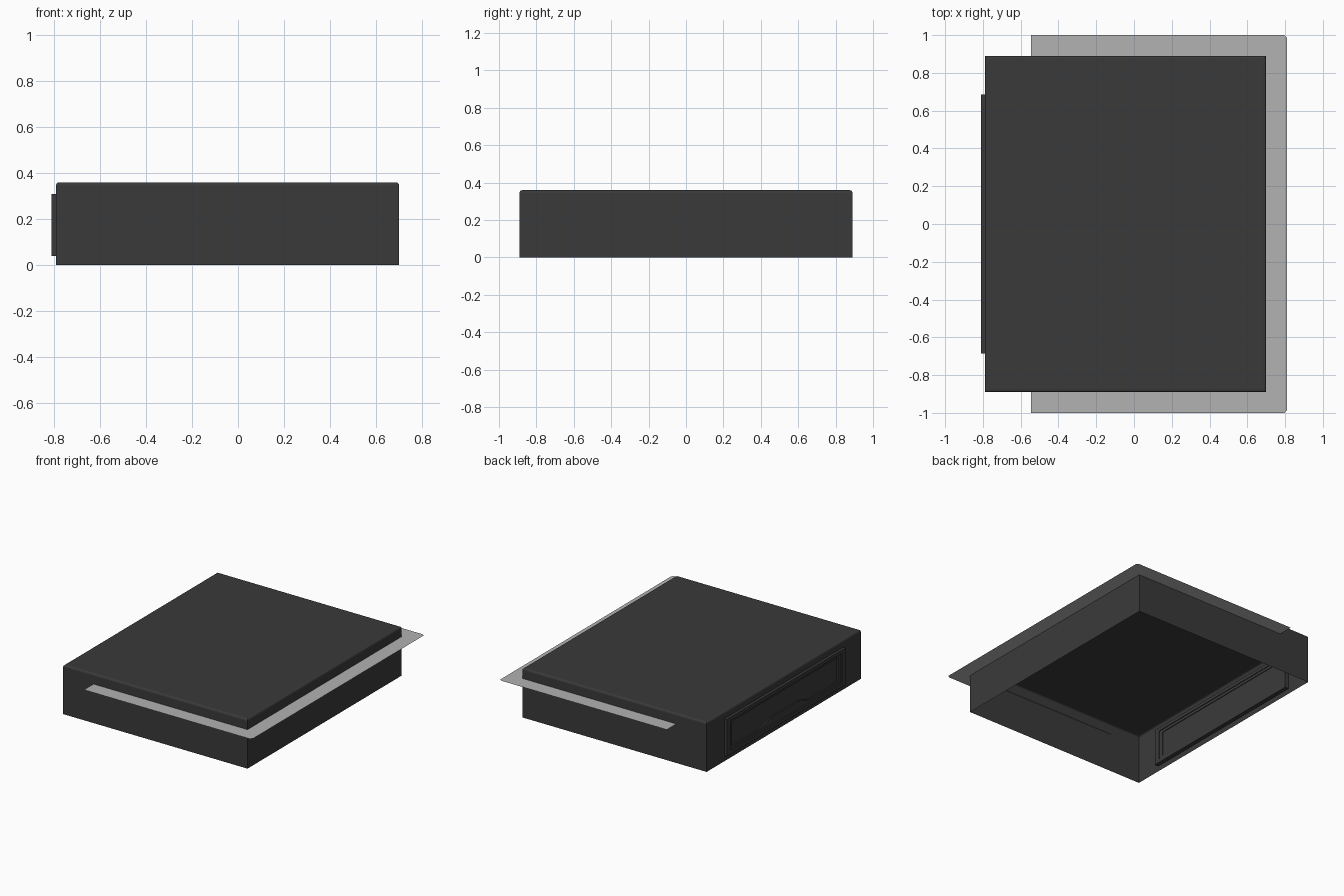
import bpy
import bmesh

cube = bpy.data.objects.get("Cube")
if cube:
    bpy.data.objects.remove(cube, do_unlink=True)


def material(name, value):
    mat = bpy.data.materials.new(name)
    mat.use_nodes = True
    colour = (value, value, value, 1)
    mat.diffuse_color = colour
    mat.node_tree.nodes["Principled BSDF"].inputs["Base Color"].default_value = colour
    return mat


charcoal = material("charcoal", 0.042)
light_grey = material("light_grey", 0.445)


def finish(bm, name, mat):
    mesh = bpy.data.meshes.new(name)
    bm.to_mesh(mesh)
    bm.free()
    mesh.materials.append(mat)
    obj = bpy.data.objects.new(name, mesh)
    bpy.context.collection.objects.link(obj)
    return obj


def box(bm, lo, hi):
    verts = bmesh.ops.create_cube(bm, size=1)["verts"]
    for v in verts:
        for i in range(3):
            v.co[i] = (lo[i] + hi[i]) / 2 + v.co[i] * (hi[i] - lo[i])


# Open-bottomed housing with softened top edges
bm = bmesh.new()
box(bm, (-0.79, -0.89, 0), (0.70, 0.89, 0.36))
floor = [f for f in bm.faces if f.normal.z < -0.5 or f.calc_center_median().z < 0.01]
bmesh.ops.delete(bm, geom=floor, context="FACES")
top_edges = [e for e in bm.edges if all(v.co.z > 0.3 for v in e.verts)]
bmesh.ops.bevel(bm, geom=top_edges, offset=0.014, segments=3, profile=0.5, affect="EDGES")
finish(bm, "housing", charcoal)

# Flat flange wrapping three sides, with clipped outer corners
half = [(-0.545, 0.885), (-0.545, 1.0), (0.795, 1.0), (0.81, 0.985)]
bm = bmesh.new()
rows = []
for side in (1, -1):
    a, b, c, d = [bm.verts.new((x, y * side, 0.285)) for x, y in half]
    e = bm.verts.new((0.695, 0.885 * side, 0.285))
    arm = [a, e, d, c, b]
    bm.faces.new(arm if side > 0 else arm[::-1])
    rows.append((e, d))
(e0, d0), (e1, d1) = rows
bm.faces.new([e0, e1, d1, d0])
finish(bm, "flange", light_grey)


def rectangle(w, z0, z1):
    return [(-w, z0), (w, z0), (w, z1), (-w, z1)]


def scalloped(w, z0, z1, rise):
    # Rectangle whose lower edge steps up smoothly in the middle
    right = [(0.16, z0 + rise), (0.20, z0 + rise * 0.8),
             (0.25, z0 + rise * 0.2), (0.29, z0), (w, z0), (w, z1)]
    return [(-y, z) for y, z in reversed(right)] + right


def ring(name, outer, inner, x_front, x_back):
    bm = bmesh.new()
    edges = []
    for loop in (outer, inner):
        vs = [bm.verts.new((x_front, y, z)) for y, z in loop]
        edges += [bm.edges.new((v, vs[i - 1])) for i, v in enumerate(vs)]
    bmesh.ops.triangle_fill(bm, edges=edges, use_beauty=True)
    geom = bmesh.ops.extrude_face_region(bm, geom=bm.faces[:])["geom"]
    for v in geom:
        if isinstance(v, bmesh.types.BMVert):
            v.co.x = x_back
    bmesh.ops.recalc_face_normals(bm, faces=bm.faces[:])
    finish(bm, name, charcoal)


# Side frame: raised border and a lower inner moulding with a scalloped edge
ring("side_frame", rectangle(0.685, 0.04, 0.31), rectangle(0.645, 0.065, 0.285), -0.81, -0.76)
ring("inner_moulding", rectangle(0.65, 0.06, 0.29),
     scalloped(0.61, 0.085, 0.265, 0.035), -0.80, -0.765)

# Panel closing the frame on the inside
bm = bmesh.new()
box(bm, (-0.785, -0.65, 0.06), (-0.77, 0.65, 0.29))
finish(bm, "side_panel", charcoal)
